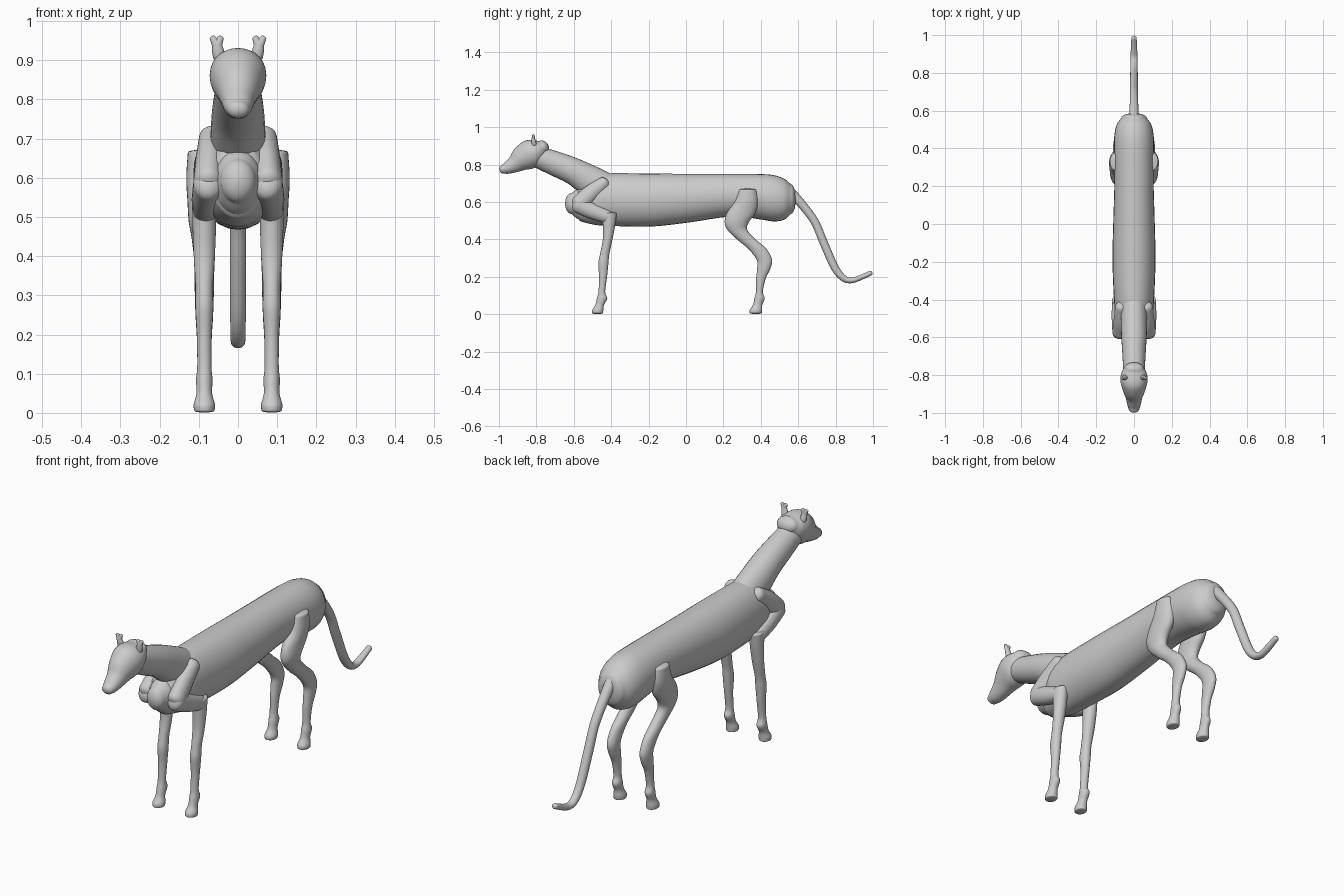
import bpy, bmesh, math
from mathutils import Vector


def catmull(p, q, r, s, t):
    return [0.5 * (2 * b + (c - a) * t + (2 * a - 5 * b + 4 * c - d) * t * t
                   + (3 * b - a - 3 * c + d) * t ** 3) for a, b, c, d in zip(p, q, r, s)]


def loft(name, keys, axis=None, cap=0.8, sides=28, steps=6, mirror=False):
    """Smooth tube; keys are (x, y, z, half width, half depth). A fixed axis keeps the rings parallel."""
    rows = []
    for i in range(len(keys) - 1):
        p, s = keys[max(i - 1, 0)], keys[min(i + 2, len(keys) - 1)]
        rows += [catmull(p, keys[i], keys[i + 1], s, k / steps) for k in range(steps)]
    rows.append(list(keys[-1]))
    pts = [Vector(r[:3]) for r in rows]
    rings = []
    for i, r in enumerate(rows):
        t = (pts[min(i + 1, len(pts) - 1)] - pts[max(i - 1, 0)]).normalized()
        rings.append((pts[i], Vector(axis) if axis else t, r[3], r[4]))

    def dome(ring, sign):
        c, t, a, b = ring
        out = []
        for k in range(1, 6):
            f = math.radians(k * 17.6)
            out.append((c + t * sign * min(a, b) * cap * math.sin(f), t, a * math.cos(f), b * math.cos(f)))
        return out

    rings = dome(rings[0], -1)[::-1] + rings + dome(rings[-1], 1)
    bm = bmesh.new()
    loops = []
    for c, t, a, b in rings:
        n = Vector((1, 0, 0)).cross(t).normalized()
        u = t.cross(n).normalized()
        loops.append([bm.verts.new(c + u * a * math.cos(2 * math.pi * k / sides)
                                   + n * b * math.sin(2 * math.pi * k / sides)) for k in range(sides)])
    for A, B in zip(loops, loops[1:]):
        for k in range(sides):
            j = (k + 1) % sides
            bm.faces.new((A[k], A[j], B[j], B[k]))
    bm.faces.new(loops[0])
    bm.faces.new(loops[-1])
    bmesh.ops.recalc_face_normals(bm, faces=bm.faces)
    for f in bm.faces:
        f.smooth = True
    me = bpy.data.meshes.new(name)
    bm.to_mesh(me)
    bm.free()
    ob = bpy.data.objects.new(name, me)
    bpy.context.collection.objects.link(ob)
    if mirror:
        m = ob.modifiers.new("mirror", 'MIRROR')
        m.use_mirror_merge = False
    return ob


def span(y, top, bottom, w):
    return (0, y, (top + bottom) / 2, w, (top - bottom) / 2)


def leg_ring(x, z, y0, y1, w):
    return (x, (y0 + y1) / 2, z, w, (y1 - y0) / 2)


# Long barrel body with rounded rump
loft("body", [span(-.56, .69, .495, .07), span(-.5, .73, .48, .092), span(-.43, .752, .473, .104),
              span(-.2, .752, .468, .114), span(0, .75, .488, .110), span(.2, .75, .518, .104),
              span(.3, .75, .52, .104), span(.4, .749, .506, .106), span(.47, .743, .496, .104),
              span(.525, .724, .505, .092), span(.56, .695, .535, .068)],
     axis=(0, 1, 0), cap=.4)

# Breast bulge
loft("breast", [span(-.61, .648, .535, .046), span(-.57, .672, .505, .062), span(-.48, .69, .485, .08)],
     axis=(0, 1, 0), cap=.8)

# Neck
loft("neck", [(0, -.40, .655, .07, .085), (0, -.50, .705, .07, .085), (0, -.60, .763, .067, .072),
              (0, -.70, .805, .061, .066), (0, -.79, .84, .056, .058)], cap=.5)

# Head with tapered muzzle
loft("head", [(0, -.765, .893, .052, .038), (0, -.79, .878, .067, .06), (0, -.83, .857, .072, .077),
              (0, -.875, .832, .060, .068), (0, -.915, .803, .045, .047), (0, -.955, .782, .036, .033),
              (0, -.98, .774, .028, .023)], cap=.8)

# Ears, each a stalk with two small lobes
for part, tip in (("outer", .065), ("inner", .044)):
    loft("ear_" + part, [(.048, -.812, .91, .016, .013), (.053, -.816, .935, .013, .010),
                         (tip, -.816, .957, .008, .006)], sides=12, steps=4, mirror=True)

# Shoulder blades and upper arms
loft("shoulder", [(.066, -.44, .70, .034, .035), (.072, -.51, .645, .036, .045),
                  (.076, -.57, .59, .038, .046)], mirror=True)
loft("upper_arm", [(.076, -.575, .585, .038, .046), (.082, -.50, .55, .036, .042),
                   (.084, -.42, .52, .033, .036)], mirror=True)

# Front legs
F = .086
loft("front_leg", [leg_ring(F, .54, -.45, -.37, .03), leg_ring(F, .48, -.445, -.378, .030),
                   leg_ring(F, .40, -.445, -.393, .027), leg_ring(F, .32, -.46, -.41, .022),
                   leg_ring(F, .27, -.469, -.415, .023), leg_ring(F, .20, -.465, -.422, .019),
                   leg_ring(F, .12, -.468, -.432, .018), leg_ring(F, .085, -.476, -.421, .021),
                   leg_ring(F, .05, -.485, -.438, .020), leg_ring(F, .022, -.502, -.442, .027),
                   leg_ring(F, .006, -.503, -.443, .026)],
     axis=(0, 0, -1), cap=.2, mirror=True)

# Thighs and hind legs
H = .086
loft("hind_leg", [leg_ring(.098, .665, .285, .375, .030), leg_ring(.094, .60, .26, .385, .038),
                  leg_ring(.092, .54, .218, .37, .037), leg_ring(.091, .49, .207, .335, .035),
                  leg_ring(.089, .45, .222, .328, .030), leg_ring(H, .40, .272, .372, .027),
                  leg_ring(H, .35, .332, .43, .025), leg_ring(H, .29, .378, .46, .024),
                  leg_ring(H, .24, .38, .45, .022), leg_ring(H, .19, .375, .426, .019),
                  leg_ring(H, .12, .374, .411, .018), leg_ring(H, .085, .366, .421, .021),
                  leg_ring(H, .05, .358, .408, .020), leg_ring(H, .022, .341, .407, .027),
                  leg_ring(H, .006, .341, .405, .026)],
     axis=(0, 0, -1), cap=.2, mirror=True)

# Tail with upturned tip
loft("tail", [(0, .54, .67, .028, .028), (0, .60, .61, .024, .024), (0, .685, .50, .021, .022),
              (0, .735, .385, .021, .022), (0, .795, .25, .020, .021), (0, .84, .194, .019, .018),
              (0, .88, .18, .018, .015), (0, .925, .192, .017, .014), (0, .985, .219, .014, .013)], cap=.9)
